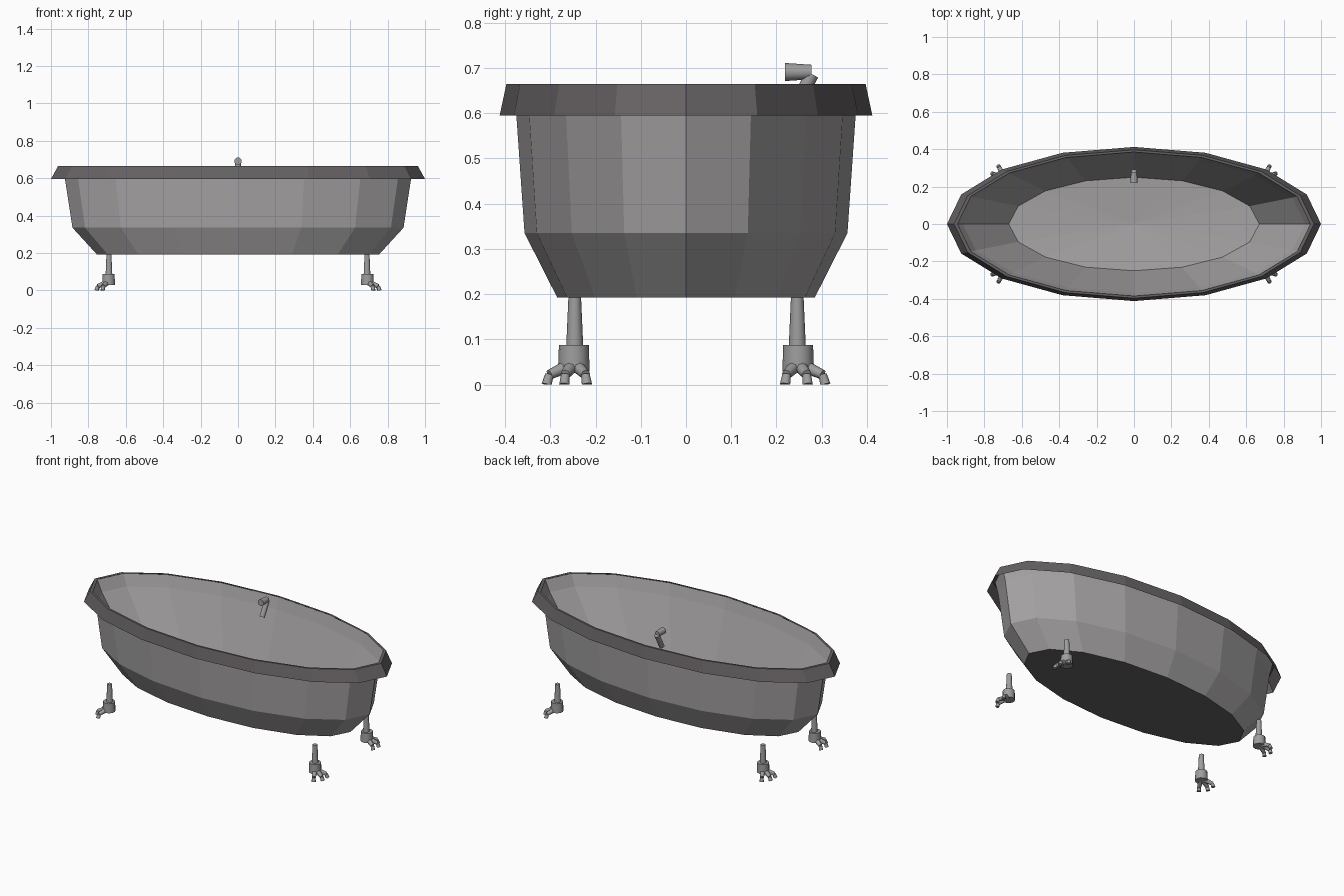
import bpy
import bmesh
import math
from mathutils import Vector

cube = bpy.data.objects.get("Cube")
if cube:
    bpy.data.objects.remove(cube, do_unlink=True)

SIDES = 16


def material(name, rgb):
    m = bpy.data.materials.new(name)
    m.use_nodes = True
    m.diffuse_color = (*rgb, 1)
    bsdf = m.node_tree.nodes["Principled BSDF"]
    bsdf.inputs["Base Color"].default_value = (*rgb, 1)
    bsdf.inputs["Roughness"].default_value = 0.6
    return m


enamel = material("grey enamel", (0.385, 0.37, 0.375))
rim_grey = material("dark rim grey", (0.135, 0.123, 0.127))
metal = material("grey metal", (0.34, 0.34, 0.34))


def finish(bm, name, mats, smooth=False):
    bmesh.ops.recalc_face_normals(bm, faces=bm.faces)
    mesh = bpy.data.meshes.new(name)
    bm.to_mesh(mesh)
    bm.free()
    for m in mats:
        mesh.materials.append(m)
    ob = bpy.data.objects.new(name, mesh)
    bpy.context.collection.objects.link(ob)
    if smooth:
        bpy.ops.object.select_all(action='DESELECT')
        bpy.context.view_layer.objects.active = ob
        ob.select_set(True)
        bpy.ops.object.shade_smooth_by_angle(angle=math.radians(50))
    return ob


def loft(bm, profile):
    """Skin elliptical rings given as (x radius, y radius, height)."""
    step = math.tau / SIDES
    rings = [[bm.verts.new((rx * math.cos(i * step), ry * math.sin(i * step), z))
              for i in range(SIDES)] for rx, ry, z in profile]
    for low, high in zip(rings, rings[1:]):
        for i in range(SIDES):
            j = (i + 1) % SIDES
            bm.faces.new((low[i], low[j], high[j], high[i]))
    return rings


def rod(bm, a, b, r1, r2, segments=10):
    """Tapered rod between two points."""
    a, b = Vector(a), Vector(b)
    d = b - a
    made = bmesh.ops.create_cone(bm, cap_ends=True, segments=segments, radius1=r1,
                                 radius2=r2, depth=d.length)["verts"]
    spin = d.to_track_quat('Z', 'Y')
    for v in made:
        v.co = spin @ v.co + (a + b) / 2


# Tub: outer wall up to the rim, then the inner wall down to a dished floor
bm = bmesh.new()
rings = loft(bm, [
    (0.755, 0.285, 0.193),
    (0.885, 0.357, 0.335),
    (0.925, 0.375, 0.595),
    (0.945, 0.386, 0.664),
    (0.915, 0.368, 0.595),
    (0.67, 0.25, 0.218),
])
underside = bm.faces.new(rings[0])
underside.material_index = 1
drain = bm.verts.new((0, 0, 0.195))
for i in range(SIDES):
    bm.faces.new((rings[-1][i], rings[-1][(i + 1) % SIDES], drain))
finish(bm, "bathtub", [enamel, rim_grey])

# Rim: a flared skirt, open underneath
bm = bmesh.new()
loft(bm, [(1.0, 0.412, 0.595), (0.962, 0.397, 0.665), (0.944, 0.385, 0.665)])
finish(bm, "rim", [rim_grey])

# Clawed legs, mirrored into the four corners
for sx, side in ((1, "left"), (-1, "right")):
    for sy, end in ((-1, "front"), (1, "back")):
        bm = bmesh.new()
        rod(bm, (0.69, 0.246, 0.08), (0.69, 0.246, 0.193), 0.019, 0.014)
        rod(bm, (0.692, 0.248, 0.03), (0.692, 0.248, 0.087), 0.035, 0.033, 14)
        for angle in (-25, 18, 62):
            out = Vector((math.cos(math.radians(angle)), math.sin(math.radians(angle)), 0))
            heel = Vector((0.692, 0.248, 0.042)) + out * 0.012
            knuckle = Vector((0.692, 0.248, 0.022)) + out * 0.061
            tip = Vector((0.692, 0.248, 0)) + out * 0.068
            rod(bm, heel, knuckle, 0.015, 0.011, 8)
            rod(bm, tip, knuckle, 0.012, 0.01, 8)
        for v in bm.verts:
            v.co.x *= sx
            v.co.y *= sy
            v.co.z = max(v.co.z, 0)
        finish(bm, f"{end}_{side}_leg", [metal], True)

# Tap: a spout pointing forward on a slanted pipe
bm = bmesh.new()
rod(bm, (0, 0.219, 0.691), (0, 0.277, 0.691), 0.02, 0.016, 12)
rod(bm, (0, 0.279, 0.686), (0, 0.232, 0.6), 0.015, 0.015, 12)
finish(bm, "tap", [metal], True)
